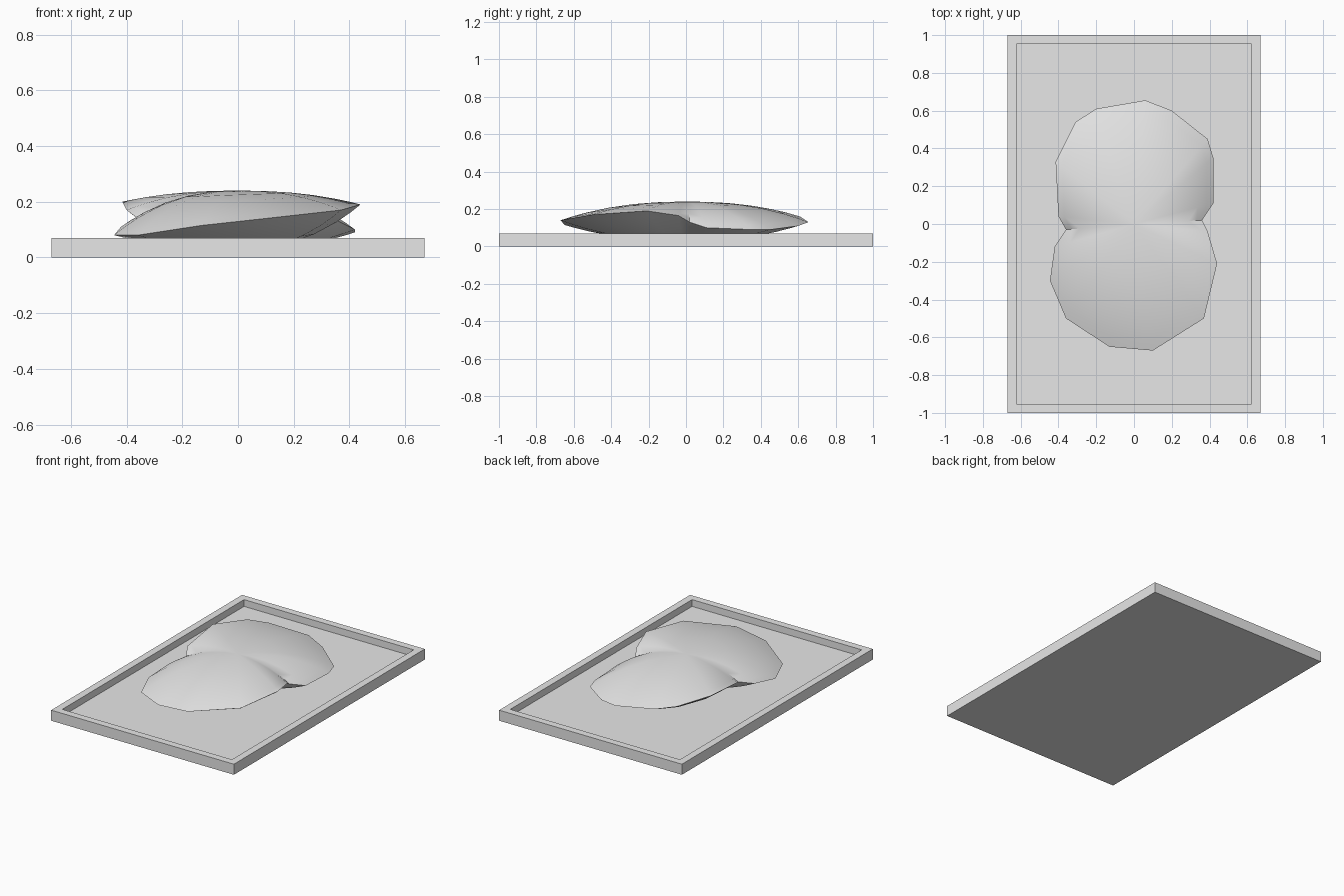
import bpy, bmesh

old = bpy.data.objects.get("Cube")
if old:
    bpy.data.objects.remove(old, do_unlink=True)

grey = bpy.data.materials.new("plain grey")
grey.use_nodes = True
COLOUR = (0.8, 0.8, 0.8, 1)
grey.diffuse_color = COLOUR
grey.node_tree.nodes["Principled BSDF"].inputs["Base Color"].default_value = COLOUR


def make_object(name, bm):
    bmesh.ops.recalc_face_normals(bm, faces=bm.faces)
    mesh = bpy.data.meshes.new(name)
    bm.to_mesh(mesh)
    bm.free()
    mesh.materials.append(grey)
    obj = bpy.data.objects.new(name, mesh)
    bpy.context.collection.objects.link(obj)
    return obj


# Tray: a slab whose top face is inset and pushed down
bm = bmesh.new()
bmesh.ops.create_cube(bm, size=1)
bmesh.ops.scale(bm, vec=(1.34, 2, 0.07), verts=bm.verts)
bmesh.ops.translate(bm, vec=(0, 0, 0.035), verts=bm.verts)
top = max(bm.faces, key=lambda f: f.calc_center_median().z)
bmesh.ops.inset_region(bm, faces=[top], thickness=0.068)
floor = bmesh.ops.extrude_face_region(bm, geom=[top])["geom"]
bmesh.ops.translate(bm, vec=(0, 0, -0.045),
                    verts=[v for v in floor if isinstance(v, bmesh.types.BMVert)])
bmesh.ops.delete(bm, geom=[top], context="FACES")
make_object("tray", bm)

# Loaf: a flattened lump whose rim rises and falls around the outline
RIM = [(.36, .02, .13), (.42, .11, .10), (.42, .35, .09), (.39, .45, .09),
       (.20, .60, .11), (.06, .655, .13), (-.20, .61, .16), (-.31, .54, .18),
       (-.415, .33, .20), (-.40, .04, .17), (-.36, -.03, .14), (-.42, -.12, .11),
       (-.445, -.30, .08), (-.36, -.50, .08), (-.13, -.65, .115), (.10, -.67, .14),
       (.37, -.50, .17), (.44, -.21, .19), (.39, -.04, .165)]
TOP, BOTTOM = 0.24, 0.03
SCALES = (0.92, 0.8, 0.62, 0.42, 0.2)


def cap(bm, rim, peak):
    """Close one side of the rim with shrinking rings that end at a peak."""
    outer = rim
    for s in SCALES:
        ring = []
        for x, y, z in RIM:
            rise = 1 - s ** 2.3
            ring.append(bm.verts.new((x * s, y * s, z + (peak - z) * rise)))
        for i in range(len(ring)):
            j = (i + 1) % len(ring)
            bm.faces.new((outer[i], outer[j], ring[j], ring[i]))
        outer = ring
    centre = bm.verts.new((0, 0, peak))
    for i in range(len(outer)):
        bm.faces.new((outer[i], outer[(i + 1) % len(outer)], centre))


bm = bmesh.new()
rim = [bm.verts.new(p) for p in RIM]
cap(bm, rim, TOP)
cap(bm, rim, BOTTOM)
loaf = make_object("loaf", bm)
bpy.ops.object.select_all(action="DESELECT")
loaf.select_set(True)
bpy.context.view_layer.objects.active = loaf
bpy.ops.object.shade_smooth_by_angle(angle=0.6)
